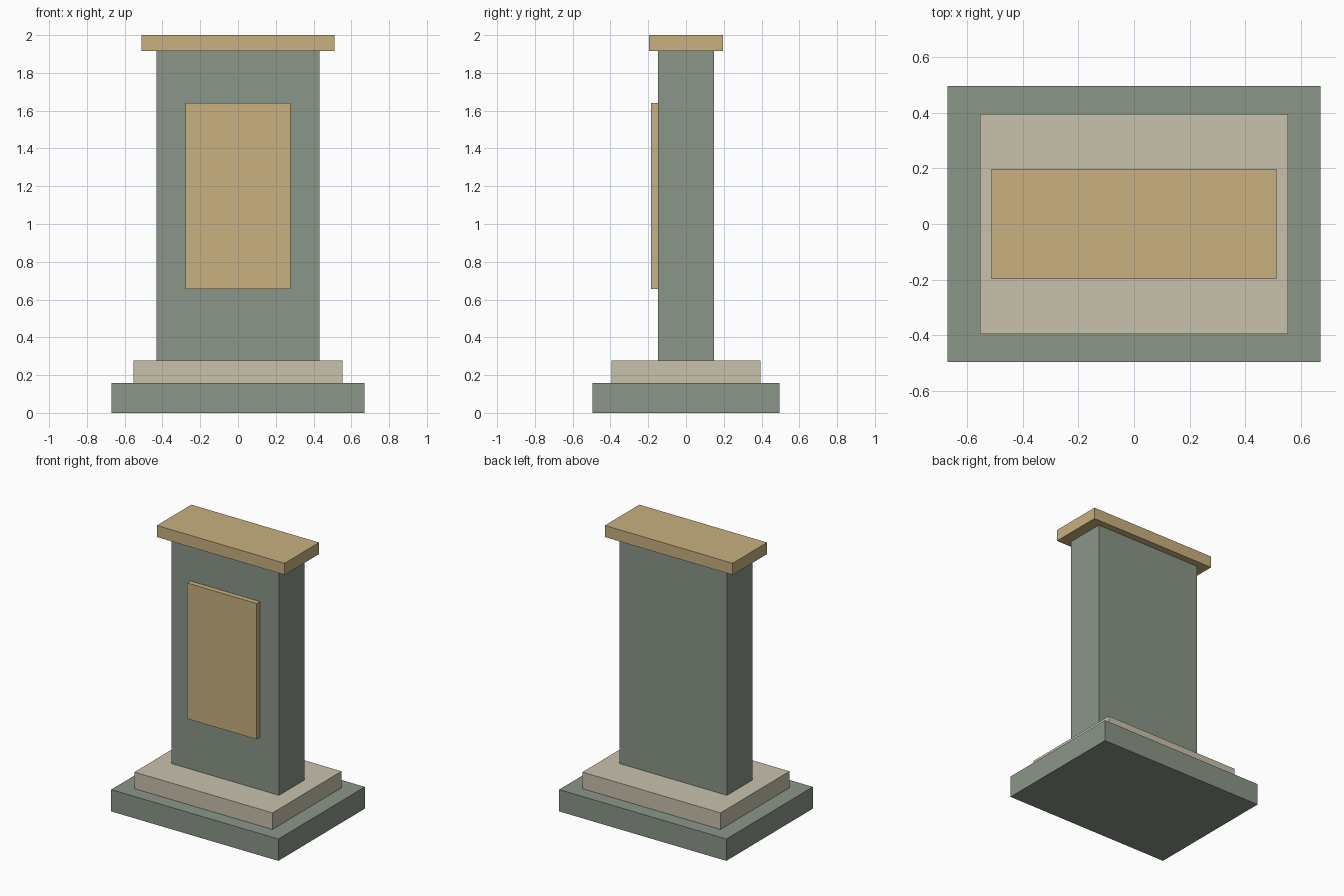
import bpy
import bmesh
from mathutils import Vector

if "Cube" in bpy.data.objects:
    bpy.data.objects.remove(bpy.data.objects["Cube"])


def material(name, color):
    m = bpy.data.materials.new(name)
    m.diffuse_color = (*color, 1.0)
    m.use_nodes = True
    m.node_tree.nodes["Principled BSDF"].inputs["Base Color"].default_value = m.diffuse_color
    return m


GREEN = material("sage green", (0.254, 0.305, 0.242))
STONE = material("pale stone", (0.578, 0.533, 0.413))
TAN = material("warm tan", (0.578, 0.434, 0.216))


def box(name, low, high, mat):
    """Axis-aligned box between two corners."""
    low, high = Vector(low), Vector(high)
    bm = bmesh.new()
    bmesh.ops.create_cube(bm, size=1.0)
    bmesh.ops.scale(bm, vec=high - low, verts=bm.verts)
    bmesh.ops.translate(bm, vec=(low + high) / 2, verts=bm.verts)
    mesh = bpy.data.meshes.new(name)
    bm.to_mesh(mesh)
    bm.free()
    mesh.materials.append(mat)
    obj = bpy.data.objects.new(name, mesh)
    bpy.context.collection.objects.link(obj)


# Stacked slabs: name, half width, half depth, bottom, top, material
for name, w, d, z0, z1, mat in [
    ("base_plinth", 0.67, 0.495, 0.0, 0.158, GREEN),
    ("upper_step", 0.553, 0.395, 0.158, 0.278, STONE),
    ("pillar", 0.432, 0.147, 0.278, 1.916, GREEN),
    ("cap", 0.512, 0.197, 1.916, 2.0, TAN),
]:
    box(name, (-w, -d, z0), (w, d, z1), mat)

# Raised panel on the front of the pillar
box("front_panel", (-0.278, -0.184, 0.657), (0.278, -0.147, 1.641), TAN)
